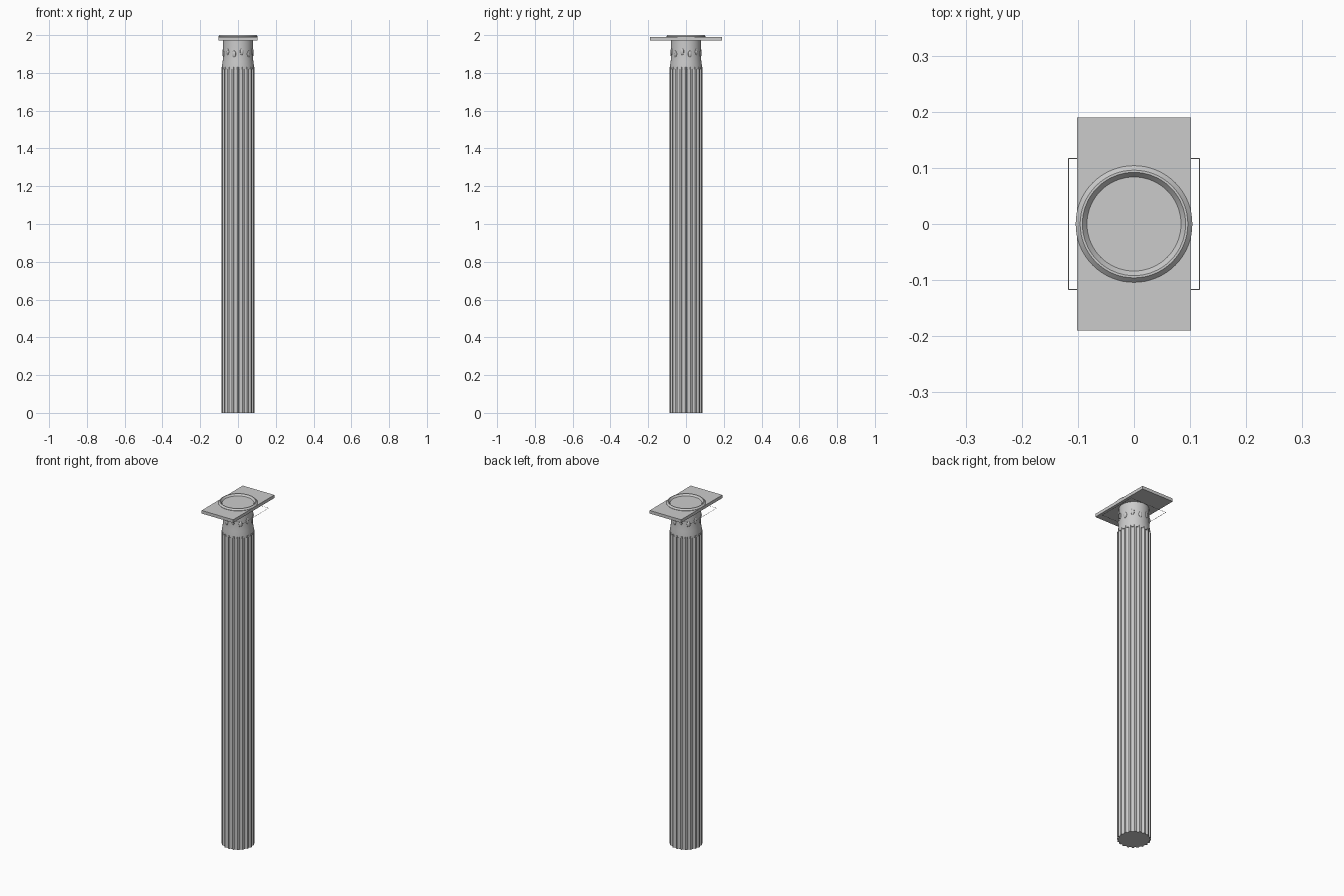
import bpy, bmesh
from math import sin, cos, pi, tau

old = bpy.data.objects.get("Cube")
if old:
    bpy.data.objects.remove(old, do_unlink=True)

stone = bpy.data.materials.new("grey stone")
stone.use_nodes = True
stone.diffuse_color = (0.6, 0.6, 0.6, 1)
stone.node_tree.nodes["Principled BSDF"].inputs["Base Color"].default_value = (0.6, 0.6, 0.6, 1)


def finish(name, bm, smooth=True):
    bmesh.ops.recalc_face_normals(bm, faces=bm.faces)
    mesh = bpy.data.meshes.new(name)
    bm.to_mesh(mesh)
    bm.free()
    mesh.materials.append(stone)
    obj = bpy.data.objects.new(name, mesh)
    bpy.context.collection.objects.link(obj)
    if smooth:
        bpy.ops.object.select_all(action='DESELECT')
        obj.select_set(True)
        bpy.context.view_layer.objects.active = obj
        bpy.ops.object.shade_smooth_by_angle(angle=pi / 7)
    return obj


def lathe(name, profile, sides=64):
    bm = bmesh.new()
    verts = [bm.verts.new((r, 0, z)) for r, z in profile]
    edges = [bm.edges.new(pair) for pair in zip(verts, verts[1:])]
    bmesh.ops.spin(bm, geom=verts + edges, cent=(0, 0, 0), axis=(0, 0, 1),
                   angle=tau, steps=sides)
    bmesh.ops.remove_doubles(bm, verts=bm.verts, dist=1e-5)
    return finish(name, bm)


# Fluted shaft: narrow flat ridges between shallow rounded channels
FLUTES, STEPS = 20, 6
bm = bmesh.new()
outline = []
for i in range(FLUTES):
    for j in range(STEPS + 1):
        t = j / STEPS
        a = tau * (i + 0.14 + 0.72 * t) / FLUTES
        r = 0.088 - 0.008 * sin(pi * t) ** 0.6 if 0 < j < STEPS else 0.088
        outline.append(bm.verts.new((r * cos(a), r * sin(a), 0)))
base = bm.faces.new(outline)
top = bmesh.ops.extrude_face_region(bm, geom=[base])["geom"]
bmesh.ops.translate(bm, vec=(0, 0, 1.83),
                    verts=[v for v in top if isinstance(v, bmesh.types.BMVert)])
finish("fluted_shaft", bm)

# Plain neck, slightly flared at its foot
lathe("neck", [(0, 1.82), (0.085, 1.82), (0.085, 1.832), (0.081, 1.86),
               (0.079, 1.9), (0.079, 1.975), (0, 1.975)])

# Small carved drops around the neck
bm = bmesh.new()
for i in range(12):
    a = tau * (i + 0.5) / 12
    ball = bmesh.ops.create_uvsphere(bm, u_segments=12, v_segments=8, radius=1)["verts"]
    for v in ball:
        v.co.x *= 0.007
        v.co.y *= 0.010
        v.co.z *= 0.018
        x, y = v.co.x + 0.078, v.co.y
        v.co.x, v.co.y = x * cos(a) - y * sin(a), x * sin(a) + y * cos(a)
        v.co.z += 1.9 + 0.012 * (i % 2)
finish("neck_drops", bm)

# Rectangular top slab
bm = bmesh.new()
bmesh.ops.create_cube(bm, size=1)
bmesh.ops.scale(bm, vec=(0.204, 0.38, 0.018), verts=bm.verts)
bmesh.ops.translate(bm, vec=(0, 0, 1.981), verts=bm.verts)
finish("top_slab", bm, smooth=False)

# Raised rim on the slab
lathe("top_rim", [(0.104, 1.986), (0.104, 1.992), (0.096, 2.0),
                  (0.092, 2.0), (0.083, 1.989)])

# Thin flat square frame under the slab
bm = bmesh.new()
OUT, IN, Z = 0.118, 0.1155, 1.945
corners = [(-1, -1), (1, -1), (1, 1), (-1, 1)]
outer = [bm.verts.new((x * OUT, y * OUT, Z)) for x, y in corners]
inner = [bm.verts.new((x * IN, y * IN, Z)) for x, y in corners]
for i in range(4):
    k = (i + 1) % 4
    bm.faces.new((outer[i], outer[k], inner[k], inner[i]))
finish("square_frame", bm, smooth=False)
